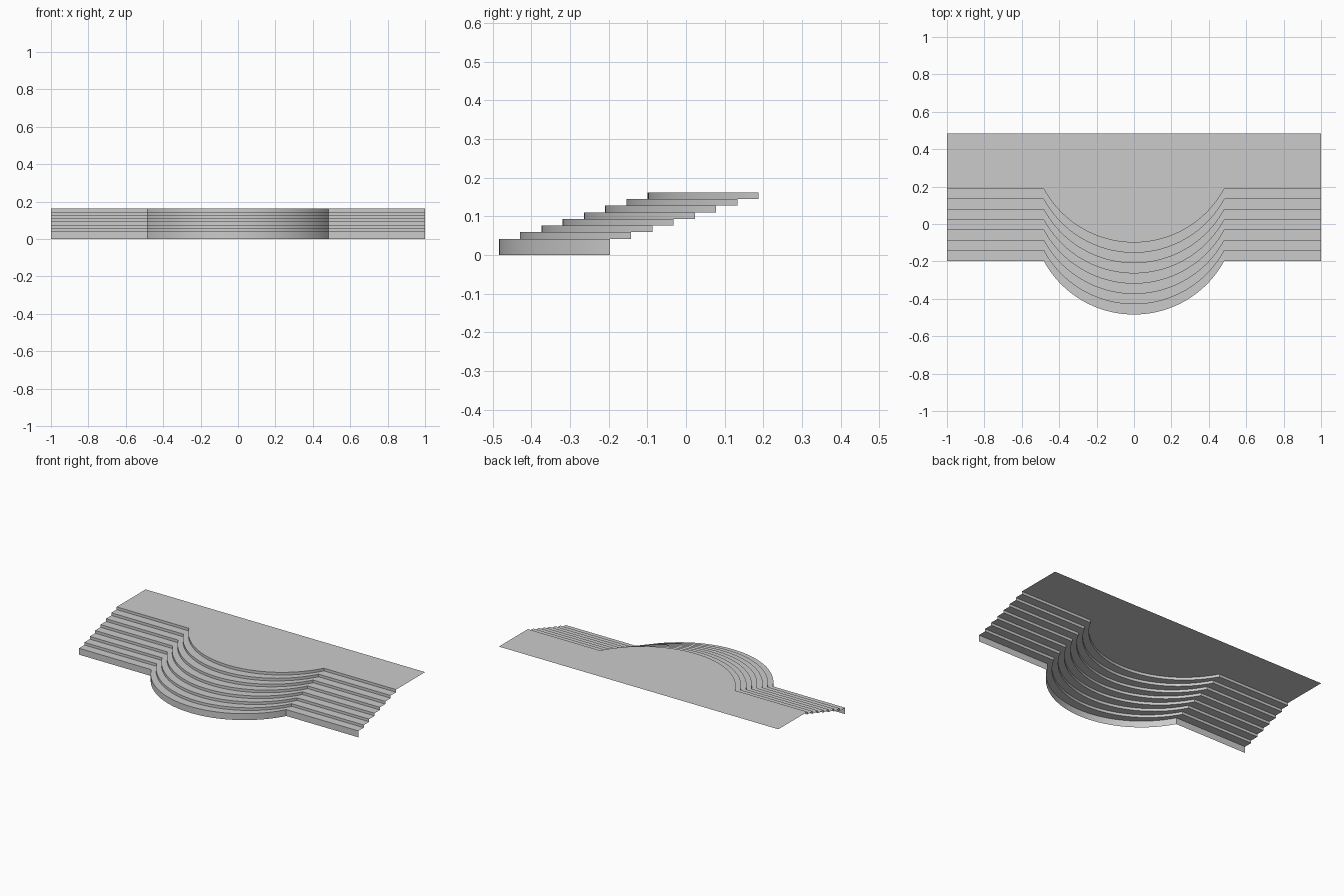
import bpy, math

if "Cube" in bpy.data.objects:
    bpy.data.objects.remove(bpy.data.objects["Cube"])

STEPS = 8
GOING = 0.055                    # y shift per step
LOW, RISE = 0.0415, 0.0172       # first riser height, later riser heights
FRONT_Y, BACK_Y = -0.197, 0.484
HALF, SAG, SEGS = 0.483, 0.287, 48

# Plan outline of a step edge: straight, bowed arc, straight
R = (HALF ** 2 + SAG ** 2) / (2 * SAG)
A = math.asin(HALF / R)
arc = []
for i in range(SEGS + 1):
    t = -A + 2 * A * i / SEGS
    arc.append((R * math.sin(t), R * math.cos(A) - R * math.cos(t)))
outline = [(-1, 0)] + arc + [(1, 0)]


def edge(step, z):
    return [(x, FRONT_Y + step * GOING + y, z) for x, y in outline]


def make_sheet(name, rows):
    """Open surface lofted through rows of equal length."""
    n = len(rows[0])
    verts = [v for row in rows for v in row]
    faces = [(r * n + i, r * n + i + 1, (r + 1) * n + i + 1, (r + 1) * n + i)
             for r in range(len(rows) - 1) for i in range(n - 1)]
    mesh = bpy.data.meshes.new(name)
    mesh.from_pydata(verts, [], faces)
    obj = bpy.data.objects.new(name, mesh)
    bpy.context.collection.objects.link(obj)
    bpy.ops.object.select_all(action='DESELECT')
    obj.select_set(True)
    bpy.context.view_layer.objects.active = obj
    bpy.ops.object.shade_smooth_by_angle(angle=math.radians(25))
    return obj


# Risers and treads
rows, z = [], 0.0
for s in range(STEPS):
    top = LOW + s * RISE
    rows += [edge(s, z), edge(s, top)]
    z = top
make_sheet("bowed_steps", rows)

# Flat landing behind the top riser
make_sheet("landing", [edge(STEPS - 1, z), [(x, BACK_Y, z) for x, _ in outline]])
